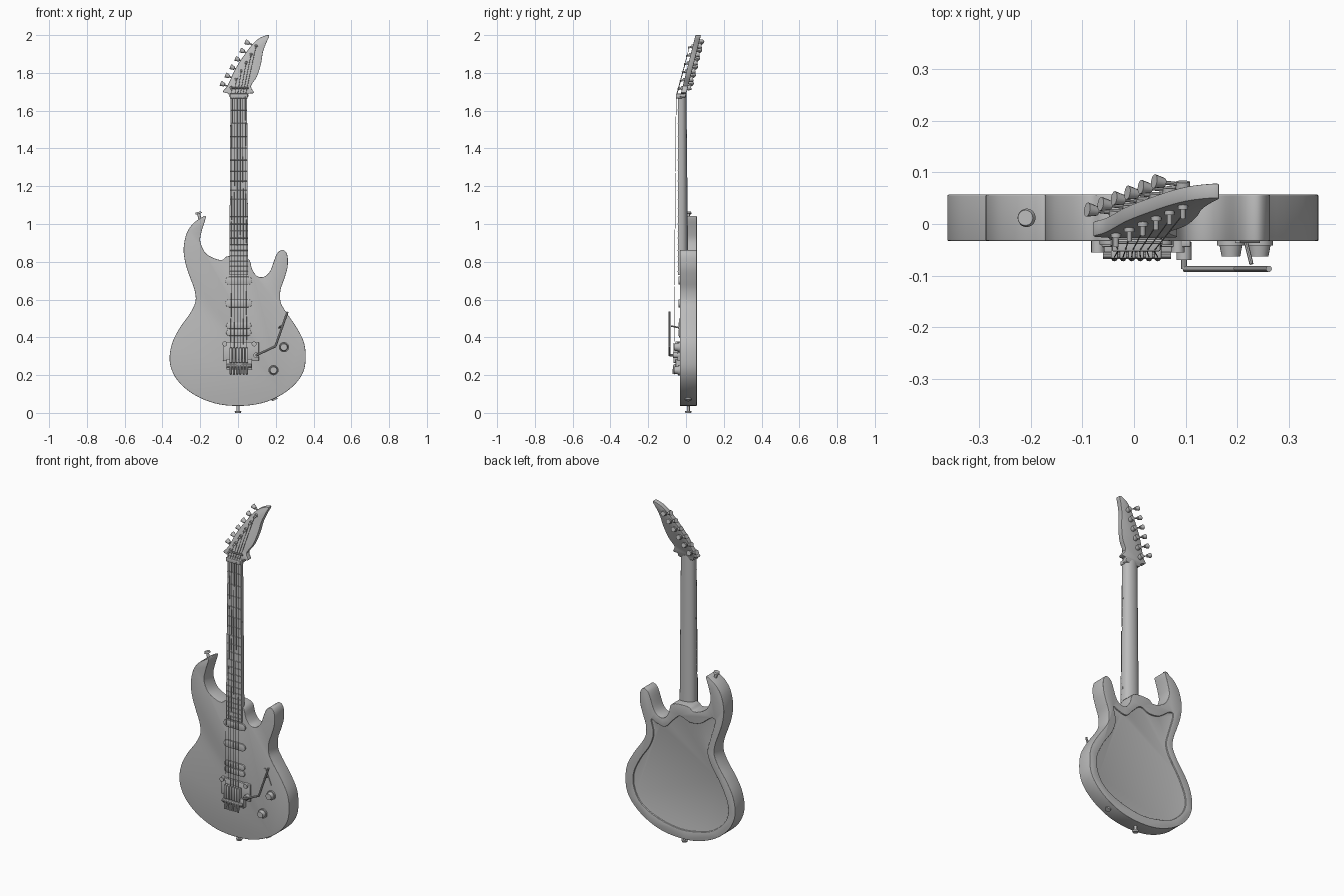
import bpy, bmesh, math
from mathutils import Vector, Matrix

if "Cube" in bpy.data.objects:
    bpy.data.objects.remove(bpy.data.objects["Cube"])

grey = bpy.data.materials.new("plain_grey")
grey.use_nodes = True
grey.diffuse_color = (0.5, 0.5, 0.5, 1)
grey.node_tree.nodes["Principled BSDF"].inputs["Base Color"].default_value = (0.5, 0.5, 0.5, 1)
parts = []


def finish(name, bm):
    bmesh.ops.recalc_face_normals(bm, faces=bm.faces)
    mesh = bpy.data.meshes.new(name)
    bm.to_mesh(mesh)
    bm.free()
    mesh.materials.append(grey)
    ob = bpy.data.objects.new(name, mesh)
    bpy.context.collection.objects.link(ob)
    parts.append(ob)
    return ob


def modify(ob, kind, **settings):
    mod = ob.modifiers.new(kind.title(), kind)
    for key, value in settings.items():
        setattr(mod, key, value)
    bpy.context.view_layer.objects.active = ob
    bpy.ops.object.modifier_apply(modifier=mod.name)


def bevel(ob, width, segments=2):
    modify(ob, 'BEVEL', width=width, segments=segments, limit_method='ANGLE',
           angle_limit=math.radians(50))


def smooth_loop(points, steps=4):
    """Closed Catmull-Rom loop through the points."""
    pts = [Vector(p) for p in points]
    n = len(pts)
    out = []
    for i in range(n):
        a, b, c, d = (pts[(i + k) % n] for k in (-1, 0, 1, 2))
        for s in range(steps):
            t = s / steps
            out.append(b + (c - a) * t / 2 + (a - b * 2.5 + c * 2 - d / 2) * t * t
                       + (b * 3 - a - c * 3 + d) * t ** 3 / 2)
    return out


def slab(name, outline, front, back):
    """Outline in x and z, extruded along y."""
    bm = bmesh.new()
    face = bm.faces.new([bm.verts.new((p[0], front, p[1])) for p in outline])
    top = bmesh.ops.extrude_face_region(bm, geom=[face])["geom"]
    bmesh.ops.translate(bm, vec=(0, back - front, 0),
                        verts=[v for v in top if isinstance(v, bmesh.types.BMVert)])
    return finish(name, bm)


def box(name, x, y, z, round_edge=0.0):
    ob = slab(name, [(x[0], z[0]), (x[1], z[0]), (x[1], z[1]), (x[0], z[1])], *y)
    if round_edge:
        bevel(ob, round_edge)
    return ob


def rods(name, chains, radius, sides=8):
    """Round rods along chains of points; a radius pair tapers each rod."""
    r1, r2 = radius if isinstance(radius, tuple) else (radius, radius)
    bm = bmesh.new()
    for chain in chains:
        for p, q in zip(chain, chain[1:]):
            p, q = Vector(p), Vector(q)
            turn = (q - p).to_track_quat('Z', 'Y').to_matrix().to_4x4()
            bmesh.ops.create_cone(bm, cap_ends=True, segments=sides, radius1=r1, radius2=r2,
                                  depth=(q - p).length,
                                  matrix=Matrix.Translation((p + q) / 2) @ turn)
    return finish(name, bm)


FRONT, BACK, MID = -0.033, 0.057, 0.004
NUT, SADDLE, BOARD_END = 1.68, 0.32, 0.73

# Body with two horns and a shallow recessed back panel
body_points = [
    (-.17, 1.04), (-.19, .97), (-.2, .91), (-.175, .85), (-.13, .82), (-.085, .81), (-.05, .83),
    (.05, .82), (.075, .76), (.1, .725), (.135, .72), (.17, .75), (.2, .83), (.22, .857),
    (.245, .86), (.262, .83), (.262, .77), (.245, .71), (.225, .65), (.225, .59), (.25, .54),
    (.305, .46), (.347, .38), (.358, .3), (.347, .22), (.3, .15), (.22, .09), (.12, .05),
    (0, .037), (-.12, .05), (-.23, .095), (-.31, .16), (-.352, .23), (-.362, .3), (-.345, .38),
    (-.305, .455), (-.255, .525), (-.225, .59), (-.23, .65), (-.255, .72), (-.278, .79),
    (-.288, .87), (-.272, .95), (-.24, 1.0), (-.2, 1.03)]
body = slab("body", smooth_loop(body_points), FRONT, BACK)
panel_points = [
    (0, .09), (.14, .115), (.25, .17), (.3, .25), (.305, .34), (.26, .44), (.2, .53), (.175, .61),
    (.19, .69), (.16, .68), (.1, .67), (.05, .72), (0, .76), (-.06, .74), (-.13, .75), (-.2, .8),
    (-.23, .79), (-.2, .68), (-.18, .6), (-.2, .53), (-.27, .42), (-.315, .31), (-.3, .22),
    (-.22, .14), (-.12, .105)]
cutter = slab("panel_cutter", smooth_loop(panel_points), BACK - 0.008, BACK + 0.03)
cutter.hide_render = True
modify(body, 'BOOLEAN', operation='DIFFERENCE', object=cutter, solver='EXACT')
parts.remove(cutter)
bpy.data.objects.remove(cutter)
bevel(body, 0.007, 3)

# Neck: rounded back, lofted from heel to nut
bm = bmesh.new()
rings = []
for z, half, back in ((BOARD_END, .05, .012), (NUT + .01, .044, .002)):
    arc = [(MID + half * math.cos(a * math.pi / 14),
            -.032 + (back + .032) * math.sin(a * math.pi / 14) ** .8) for a in range(15)]
    rings.append([bm.verts.new((x, y, z)) for x, y in arc])
for i in range(15):
    j = (i + 1) % 15
    bm.faces.new((rings[0][i], rings[0][j], rings[1][j], rings[1][i]))
for ring in rings:
    bm.faces.new(ring)
finish("neck", bm)
slab("fretboard", [(MID - .05, BOARD_END), (MID + .05, BOARD_END), (MID + .044, NUT),
                   (MID - .044, NUT)], -.042, -.031)

# Frets follow the equal-tempered spacing
frets = []
for n in range(1, 22):
    z = SADDLE + (NUT - SADDLE) / 2 ** (n / 12)
    if z > BOARD_END:
        half = .044 + .006 * (NUT - z) / (NUT - BOARD_END)
        frets.append([(MID - half, -.042, z), (MID + half, -.042, z)])
rods("frets", frets, .0025, 6)
box("locking_nut", (MID - .047, MID + .047), (-.053, -.02), (1.665, 1.69), .003)

# Headstock, leaning back
def lean(z):
    return (z - NUT) * .25


head_points = [
    (-.04, 1.67), (-.05, 1.69), (-.08, 1.7), (-.06, 1.725), (-.042, 1.76), (-.015, 1.82),
    (.03, 1.89), (.075, 1.95), (.115, 1.985), (.165, 2.0), (.15, 1.96), (.132, 1.91),
    (.122, 1.85), (.1, 1.78), (.068, 1.73), (.085, 1.695), (.055, 1.69), (.048, 1.67)]
head = slab("headstock", smooth_loop(head_points, 3), -.03, -.001)
for v in head.data.vertices:
    v.co.y += lean(v.co.z)
    v.co.z = min(v.co.z, 2)
bevel(head, .003)

# Tuners in a row along one side, with strings running to their posts
posts, collars, shafts, buttons, housings, strings = [], [], [], [], [], []
for i in range(6):
    x, z = -.035 + .026 * i, 1.72 + .044 * i
    y = -.03 + lean(z)
    rear = y + .029
    posts.append([(x, y + .005, z), (x, y - .024, z - .006)])
    collars.append([(x, y + .005, z), (x, y - .006, z - .001)])
    housings.append([(x, rear - .004, z), (x, rear + .018, z + .004)])
    shafts.append([(x, rear + .012, z), (x - .04, rear + .017, z + .018)])
    buttons.append([(x - .036, rear + .016, z + .016), (x - .056, rear + .019, z + .025)])
    s = (i - 2.5) / 2.5
    strings.append([(MID + .042 * s, -.064, SADDLE), (MID + .035 * s, -.052, NUT),
                    (x, y - .016, z)])
rods("tuner_posts", posts, .005, 12)
rods("tuner_collars", collars, .01, 12)
rods("tuner_housings", housings, .014, 12)
rods("tuner_shafts", shafts, .004)
rods("tuner_buttons", buttons, (.009, .014), 12)
rods("strings", strings, .0013, 6)
rods("string_bar", [[(-.03, -.034, 1.72), (.055, -.034, 1.72)]], .005)

# Pickups: two slim single coils and one double coil by the bridge
def capsule(name, z, half, radius):
    ends = []
    for side in (1, -1):
        for k in range(9):
            a = math.pi * (k / 8 - .5)
            ends.append((MID + side * (half + radius * math.cos(a)), z + side * radius * math.sin(a)))
    bevel(slab(name, ends, FRONT - .008, FRONT + .01), .002)


capsule("neck_pickup", .7, .05, .021)
capsule("middle_pickup", .58, .05, .021)
for k, z in enumerate((.425, .462)):
    capsule("bridge_pickup_coil_%d" % k, z, .05, .017)

# Tremolo bridge: plate, saddles, fine tuners and pivot studs
box("bridge_plate", (-.08, .11), (-.045, -.03), (.275, .375), .003)
box("bridge_tail", (-.062, .074), (-.055, -.03), (.23, .285), .003)
screws = []
for i in range(6):
    x = MID + .0168 * (i - 2.5)
    box("saddle_%d" % i, (x - .007, x + .007), (-.067, -.04), (.265, .345), .002)
    screws.append([(x, -.062, .25), (x, -.066, .205)])
rods("fine_tuners", screws, .0065, 10)
rods("tuner_bar", [[(-.06, -.058, .25), (.072, -.058, .25)]], .01, 10)
rods("pivot_studs", [[(x, -.03, .365), (x, -.055, .365)] for x in (-.07, .085)], .013, 16)

# Tremolo arm
rods("arm_socket", [[(.097, -.035, .305), (.097, -.07, .305)]], .015, 16)
rods("tremolo_arm", [[(.097, -.06, .305), (.097, -.087, .305), (.198, -.087, .353),
                      (.262, -.087, .535)]], .006, 10)

# Knobs, selector switch and output jack
knobs = [(.243, .348), (.188, .226)]
rods("knob_bases", [[(x, -.03, z), (x, -.042, z)] for x, z in knobs], .027, 24)
rods("knobs", [[(x, -.042, z), (x, -.063, z)] for x, z in knobs], (.022, .018), 24)
slab("switch_plate", [(.196, .495), (.206, .5), (.245, .405), (.235, .4)], -.037, -.03)
rods("switch_lever", [[(.217, -.033, .45), (.228, -.078, .46)]], .004)
rods("output_jack", [[(.185, .012, .09), (.195, .012, .068)]], .016, 16)

# Strap buttons at the horn and the base
for name, a, d in (("horn", (-.2, .012, 1.02), (-.25, 0, 1)), ("base", (0, .012, .045), (0, 0, -1))):
    a, d = Vector(a), Vector(d).normalized()
    rods(name + "_strap_stem", [[a, a + d * .037]], .008, 16)
    rods(name + "_strap_cap", [[a + d * .035, a + d * .045]], (.018, .015), 20)

# Smooth shading with sharp edges kept
bpy.ops.object.select_all(action='DESELECT')
for ob in parts:
    ob.select_set(True)
bpy.context.view_layer.objects.active = body
bpy.ops.object.shade_smooth_by_angle(angle=math.radians(35))
